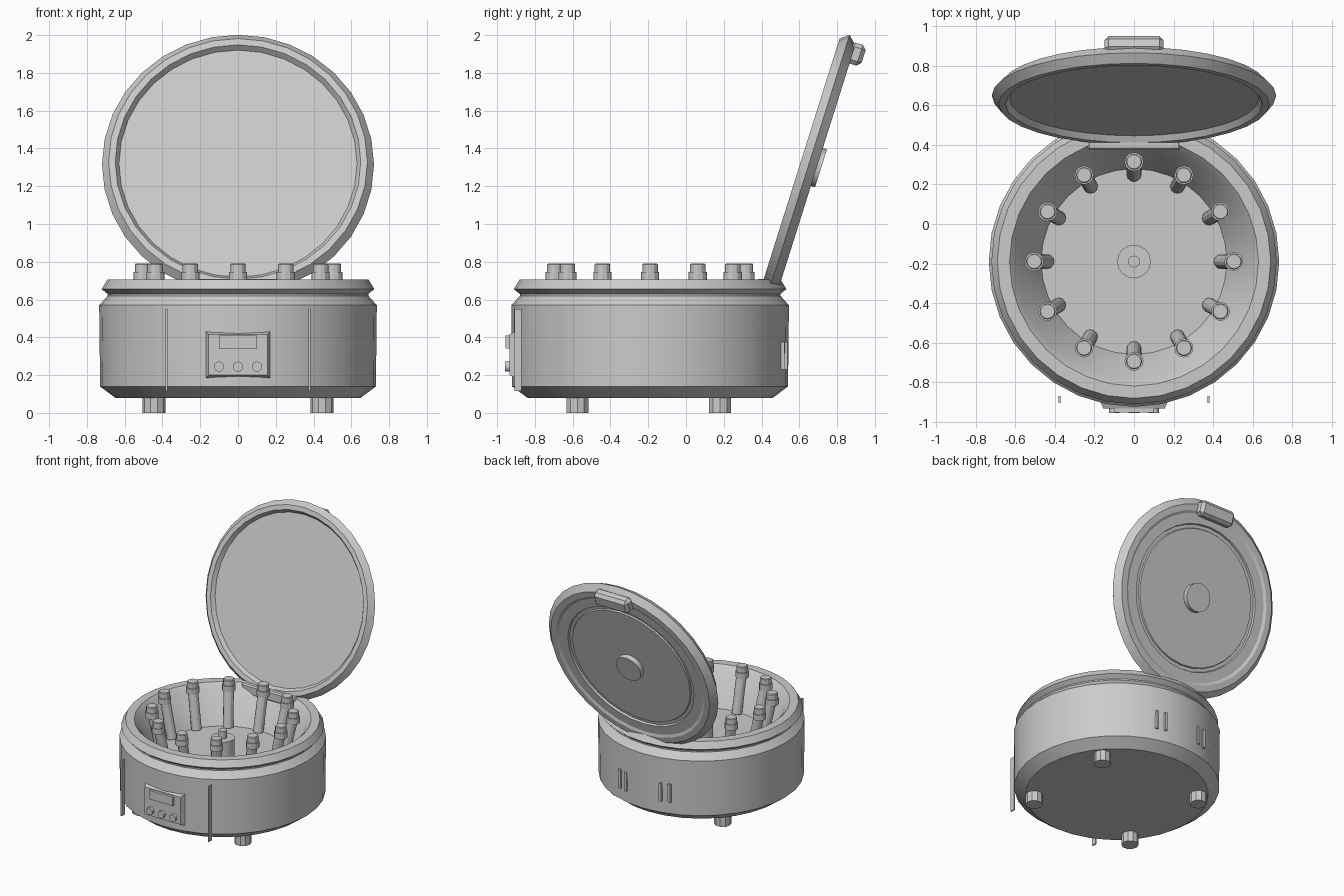
import bpy, bmesh, math
from mathutils import Matrix, Vector

if "Cube" in bpy.data.objects:
    bpy.data.objects.remove(bpy.data.objects["Cube"])

grey = bpy.data.materials.new("light_grey")
grey.diffuse_color = (0.6, 0.6, 0.6, 1)
grey.use_nodes = True
grey.node_tree.nodes["Principled BSDF"].inputs["Base Color"].default_value = grey.diffuse_color

CY = -0.19                      # body axis in y
TILT = math.radians(17.5)       # lid lean from vertical
LID = Matrix.Translation((0, 0.65, 1.315)) @ Matrix.Rotation(math.pi / 2 - TILT, 4, 'X')


def finish(name, bm, matrix=Matrix()):
    bmesh.ops.transform(bm, matrix=matrix, verts=bm.verts)
    bmesh.ops.recalc_face_normals(bm, faces=bm.faces)
    mesh = bpy.data.meshes.new(name)
    bm.to_mesh(mesh)
    bm.free()
    mesh.materials.append(grey)
    ob = bpy.data.objects.new(name, mesh)
    bpy.context.collection.objects.link(ob)
    bpy.ops.object.select_all(action='DESELECT')
    ob.select_set(True)
    bpy.context.view_layer.objects.active = ob
    bpy.ops.object.shade_smooth_by_angle(angle=math.radians(25))
    return ob


def lathe(name, profile, sides, matrix=Matrix()):
    """Revolve (radius, height) points about local z; radius 0 closes the end."""
    bm = bmesh.new()
    rings = []
    for r, z in profile:
        if r == 0:
            rings.append([bm.verts.new((0, 0, z))] * sides)
        else:
            rings.append([bm.verts.new((r * math.cos(2 * math.pi * i / sides),
                                        r * math.sin(2 * math.pi * i / sides), z))
                          for i in range(sides)])
    for a, b in zip(rings, rings[1:]):
        for i in range(sides):
            j = (i + 1) % sides
            bm.faces.new(list(dict.fromkeys((a[i], a[j], b[j], b[i]))))
    return finish(name, bm, matrix)


def box(name, lo, hi, matrix=Matrix(), bevel=0):
    lo, hi = Vector(lo), Vector(hi)
    bm = bmesh.new()
    bmesh.ops.create_cube(bm, size=1)
    for v in bm.verts:
        v.co = (lo + hi) / 2 + v.co * (hi - lo)
    if bevel:
        bmesh.ops.bevel(bm, geom=bm.edges[:], offset=bevel, segments=1, affect='EDGES')
    return finish(name, bm, matrix)


def rod(name, p, q, r, sides=12):
    p, q = Vector(p), Vector(q)
    d = q - p
    m = Matrix.Translation(p) @ d.to_track_quat('Z', 'Y').to_matrix().to_4x4()
    return lathe(name, [(0, 0), (r, 0), (r, d.length), (0, d.length)], sides, m)


AXIS = Matrix.Translation((0, CY, 0))

# Body shell with the rotor bowl sunk into it
lathe("body", [(0, .08), (.65, .08), (.73, .14), (.735, .57), (.69, .62), (.69, .63),
               (.722, .655), (.692, .705), (.63, .705), (.595, .665), (.47, .43), (0, .43)],
      32, AXIS)

# Rotor hub and spindle
lathe("rotor_hub", [(0, .42), (.085, .42), (.085, .56), (.03, .56), (.03, .62), (0, .62)], 16, AXIS)

# Ring of twelve leaning sample tubes with upright caps
for i in range(12):
    a = math.tau * i / 12
    c, s = math.cos(a), math.sin(a)
    at = lambda r, z: (r * c, CY + r * s, z)
    rod("tube_barrel", at(.44, .435), at(.50, .72), .037)
    lathe("tube_cap", [(0, .70), (.048, .70), (.048, .745), (.041, .745), (.041, .785),
                       (.036, .79), (0, .79)], 12, Matrix.Translation(at(.505, 0)))

# Feet
for x in (-.445, .445):
    for y in (-.575, .18):
        rod("foot", (x, y, 0), (x, y, .11), .061, 10)

# Open lid: recessed underside in front, stepped rings behind
lathe("lid", [(0, .015), (.63, .015), (.65, .045), (.685, .045), (.72, 0), (.675, -.045),
              (.63, -.045), (.61, -.035), (.535, -.035), (.53, -.02), (.505, -.02),
              (.50, -.03), (0, -.03)], 32, LID)
lathe("lid_knob", [(0, -.025), (.105, -.025), (.105, -.068), (0, -.068)], 20, LID)
box("lid_latch", (-.15, .575, -.105), (.15, .69, -.02), LID, .022)

# Hinge bar joining the lid to the rim
box("hinge", (-.235, .375, .63), (.235, .46, .708), bevel=.01)

# Control panel with tapered edges
bm = bmesh.new()
bmesh.ops.create_cube(bm, size=1)
for v in bm.verts:
    front = v.co.y < 0
    v.co = Vector((v.co.x * (.31 if front else .39), -.935 if front else -.84,
                   .308 + v.co.z * (.215 if front else .30)))
finish("control_panel", bm)
box("display", (-.1, -.955, .34), (.1, -.93, .41))
for x in (-.1, 0, .1):
    rod("button", (x, -.925, .245), (x, -.957, .245), .027, 16)

# Thin fins standing off the front, and vent ribs on the back
for side in (-1, 1):
    x = side * .378
    box("front_fin", (x - .005, -.907, .115), (x + .005, -.87, .55))
    for x in (side * .15, side * .215):
        y = CY + math.sqrt(.73 ** 2 - x * x)
        box("back_vent", (x - .01, y - .03, .23), (x + .01, y + .014, .375))
